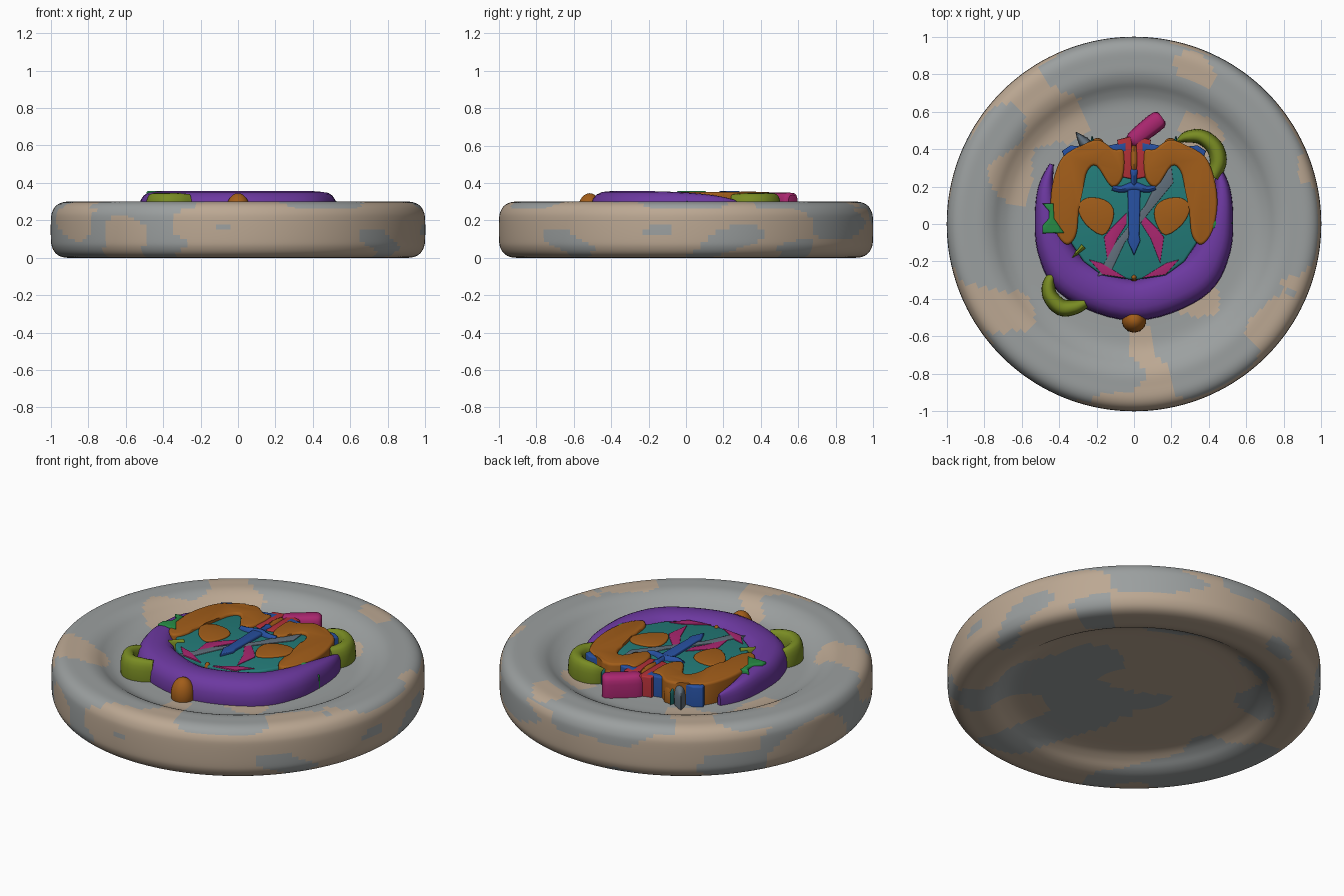
import bpy, bmesh, math
from mathutils import Vector, noise

if "Cube" in bpy.data.objects:
    bpy.data.objects.remove(bpy.data.objects["Cube"])

COL = dict(purple=(.15, .04, .35), orange=(.36, .11, .01), teal=(.017, .2, .19), magenta=(.4, .02, .16),
           blue=(.02, .08, .35), olive=(.19, .26, .017), green=(.02, .26, .06), red=(.45, .03, .04),
           grey=(.33, .35, .35), tan=(.50, .39, .29), slate=(.12, .16, .2))
MATS = {}
for key, c in COL.items():
    MATS[key] = bpy.data.materials.new(key)
    MATS[key].diffuse_color = (*c, 1)
FLOOR = .225


def finish(bm, name, *cols):
    bmesh.ops.recalc_face_normals(bm, faces=bm.faces)
    me = bpy.data.meshes.new(name)
    bm.to_mesh(me)
    bm.free()
    ob = bpy.data.objects.new(name, me)
    bpy.context.collection.objects.link(ob)
    for c in cols:
        me.materials.append(MATS[c])
    return ob


def spline(pts, n, closed):
    """Catmull-Rom smoothing of points of any dimension."""
    out, m = [], len(pts)
    for i in range(m if closed else m - 1):
        q = [pts[(i + k) % m] if closed else pts[min(max(i + k, 0), m - 1)] for k in (-1, 0, 1, 2)]
        for j in range(n):
            t = j / n
            out.append(tuple(.5 * (2 * b + (c - a) * t + (2 * a - 5 * b + 4 * c - d) * t * t
                                   + (3 * b - a - 3 * c + d) * t ** 3) for a, b, c, d in zip(*q)))
    return out if closed else out + [tuple(pts[-1])]


def slab(name, pts, top, col, bevel=.01, smooth=0, side=1):
    """Flat outline raised from the dish floor, with a rounded top edge."""
    pts = [(x * side, y) for x, y in pts]
    if smooth:
        pts = spline(pts, smooth, True)
    bm = bmesh.new()
    face = bm.faces.new([bm.verts.new((x, y, FLOOR)) for x, y in pts])
    ret = bmesh.ops.extrude_face_region(bm, geom=[face])['geom']
    for v in ret:
        if isinstance(v, bmesh.types.BMVert):
            v.co.z = top
    edges = [e for e in ret if isinstance(e, bmesh.types.BMEdge)]
    bmesh.ops.bevel(bm, geom=edges, offset=bevel, segments=3, affect='EDGES', profile=.5, clamp_overlap=True)
    return finish(bm, name, col)


def loft(name, path, col, smooth=6, power=.8, zc=.25):
    """Rounded tube along a flat path; each point is x, y, half width, half height."""
    p = spline(path, smooth, False)
    bm, rings, n = bmesh.new(), [], 20
    for i, (x, y, w, h) in enumerate(p):
        a, b = p[max(i - 1, 0)], p[min(i + 1, len(p) - 1)]
        nrm = Vector((a[1] - b[1], b[0] - a[0])).normalized()
        ring = []
        for k in range(n):
            t = 2 * math.pi * k / n
            c, s = math.cos(t), math.sin(t)
            u = math.copysign(abs(c) ** power, c) * w
            v = math.copysign(abs(s) ** power, s) * h
            ring.append(bm.verts.new((x + nrm.x * u, y + nrm.y * u, zc + v)))
        rings.append(ring)
    for r, q in zip(rings, rings[1:]):
        for k in range(n):
            bm.faces.new((r[k], r[(k + 1) % n], q[(k + 1) % n], q[k]))
    bm.faces.new(rings[0])
    bm.faces.new(rings[-1])
    return finish(bm, name, col)


def ball(name, x, y, r, h, col, z=.25):
    bm = bmesh.new()
    bmesh.ops.create_uvsphere(bm, u_segments=24, v_segments=14, radius=1)
    for v in bm.verts:
        v.co = Vector((v.co.x * r + x, v.co.y * r + y, v.co.z * h + z))
    return finish(bm, name, col)


def both(half):
    return half + [(-x, y) for x, y in reversed(half) if x > 0]


# dished disc, same profile above and below, with worn patches
top = [(.0001, FLOOR), (.3, FLOOR), (.55, FLOOR), (.65, .23), (.71, .252), (.76, .282), (.81, .298), (.87, .3),
       (.93, .298), (.97, .28), (.993, .245), (1, .2)]
prof = spline(top + [(r, .3 - z) for r, z in reversed(top)], 4, False)
bm, SEG = bmesh.new(), 160
vs = [bm.verts.new((r, 0, z)) for r, z in prof]
es = [bm.edges.new(e) for e in zip(vs, vs[1:])]
bmesh.ops.spin(bm, geom=vs + es, axis=(0, 0, 1), cent=(0, 0, 0), angle=2 * math.pi, steps=SEG, use_merge=True)
bmesh.ops.remove_doubles(bm, verts=bm.verts, dist=.0004)
bmesh.ops.recalc_face_normals(bm, faces=bm.faces)
for f in bm.faces:
    c = f.calc_center_median()
    nz = f.normal.z
    bias = -.22 if nz > .5 else .12
    f.material_index = int(noise.noise(Vector((c.x * 3, c.y * 3, c.z * 6))) + bias > 0)
finish(bm, "dished_disc", "grey", "tan")

# large crescent body
half = [(.44, .32, .012, .05), (.47, .2, .04, .085), (.465, .05, .065, .105), (.42, -.14, .095, .115),
        (.30, -.30, .115, .116)]
body = half + [(0, -.405, .112, .116)] + [(-x, y, w, h) for x, y, w, h in reversed(half)]
loft("crescent_body", body, "purple", zc=.24)

# central face plate and lobes
slab("face_plate", both([(0, .28), (.12, .28), (.25, .34), (.36, .2), (.37, -.05), (.27, -.2),
                         (.17, -.275), (0, -.3)]), .336, "teal", .012)
for side, tag in ((1, "right"), (-1, "left")):
    slab(tag + "_lobe", [(.055, .39), (.11, .40), (.19, .45), (.28, .42), (.38, .36), (.43, .24), (.445, .10),
                         (.42, -.04), (.36, -.11), (.31, -.06), (.295, .07), (.275, .17), (.25, .28),
                         (.20, .31), (.12, .2), (.06, .25)], .352, "orange", .014, 4, side)
    slab(tag + "_inner_patch", [(.11, .08), (.16, .13), (.25, .14), (.30, .09), (.26, .0), (.17, -.06),
                                (.12, .0)], .345, "orange", .006, 3, side)
    slab(tag + "_inlay", [(.04, .06), (.12, -.02), (.16, -.07), (.14, -.21), (.09, -.08), (.04, .0)],
         .34, "magenta", .003, 0, side)
    slab(tag + "_jaw_inlay", [(.04, -.29), (.17, -.27), (.24, -.19), (.17, -.21)], .341, "magenta", .003, 0, side)
    slab(tag + "_brow", [(.04, .44), (.20, .405), (.34, .42), (.385, .39), (.355, .31), (.2, .35), (.04, .385)],
         .345, "blue", .01, 0, side)
    slab(tag + "_red_bar", [(.012, .47), (.09, .45), (.085, .38), (.06, .25), (.012, .24)],
         .344, "red", .008, 0, side)
    ball(tag + "_brow_stud", .195 * side, .425, .035, .09, "orange")
    loft(tag + "_leaf_tip", [(.22 * side, .41, .02, .08), (.225 * side, .47, .002, .05)], "teal", 1)
slab("diagonal_band", [(-.2, -.285), (-.12, -.25), (-.05, -.1), (.21, .22), (.2, .31), (.13, .24), (.06, .1), (-.1, -.1)],
     .3405, "slate", .003)

# sword over the centre line
slab("sword_blade", both([(0, .22), (.035, .2), (.028, -.06), (.034, -.09), (0, -.17)]), .352, "blue", .008)
loft("sword_guard", [(-.115, .195, .025, .1), (-.07, .185, .025, .107), (0, .2, .035, .108),
                     (.07, .185, .025, .107), (.115, .195, .025, .1)], "blue")
loft("sword_grip", [(0, .2, .02, .107), (0, .25, .025, .107), (0, .285, .035, .105), (0, .3, .01, .09)], "blue")

# top stem and its beads
loft("stem", [(-.02, .43, .03, .08), (.0, .45, .045, .098), (.06, .50, .05, .098), (.13, .555, .05, .098),
              (.15, .57, .03, .085)], "magenta", power=.55)
loft("stem_bead", [(0, .26, .01, .1), (0, .33, .03, .105), (0, .40, .025, .1), (0, .42, .01, .09)], "orange")
ball("chin_bead", 0, -.285, .025, .1, "orange")
ball("bottom_knob", 0, -.515, .065, .095, "orange")

# curved horns
loft("upper_horn", [(.23, .44, .008, .06), (.28, .465, .03, .085), (.36, .465, .04, .095), (.43, .41, .045, .096),
                    (.45, .33, .045, .096), (.42, .25, .035, .09)], "olive")
loft("lower_horn", [(-.40, -.24, .008, .06), (-.45, -.30, .03, .085), (-.45, -.38, .04, .095),
                    (-.39, -.445, .045, .096), (-.32, -.445, .04, .096), (-.26, -.42, .03, .09)], "olive")

# side spikes
loft("right_spike", [(.37, .0, .045, .1), (.43, .0, .058, .1), (.48, .005, .03, .075), (.53, .005, .003, .05)], "green", 3)
slab("left_fin", [(-.49, .11), (-.43, .11), (-.425, .03), (-.37, -.05), (-.49, -.05), (-.49, -.01), (-.455, .03),
                  (-.455, .07)], .358, "green", .012)
loft("small_thorn", [(-.27, -.12, .025, .1), (-.33, -.18, .003, .1)], "olive", 2)
loft("left_splinter", [(-.24, .41, .025, .09), (-.27, .44, .03, .08), (-.31, .49, .003, .06)], "slate", 2)

for ob in bpy.context.collection.objects:
    ob.select_set(True)
    bpy.context.view_layer.objects.active = ob
bpy.ops.object.shade_smooth_by_angle(angle=math.radians(40))

for m in bpy.data.materials:
    if m.users and not m.is_grease_pencil:
        m.use_nodes = True
        m.node_tree.nodes["Principled BSDF"].inputs["Base Color"].default_value = m.diffuse_color
